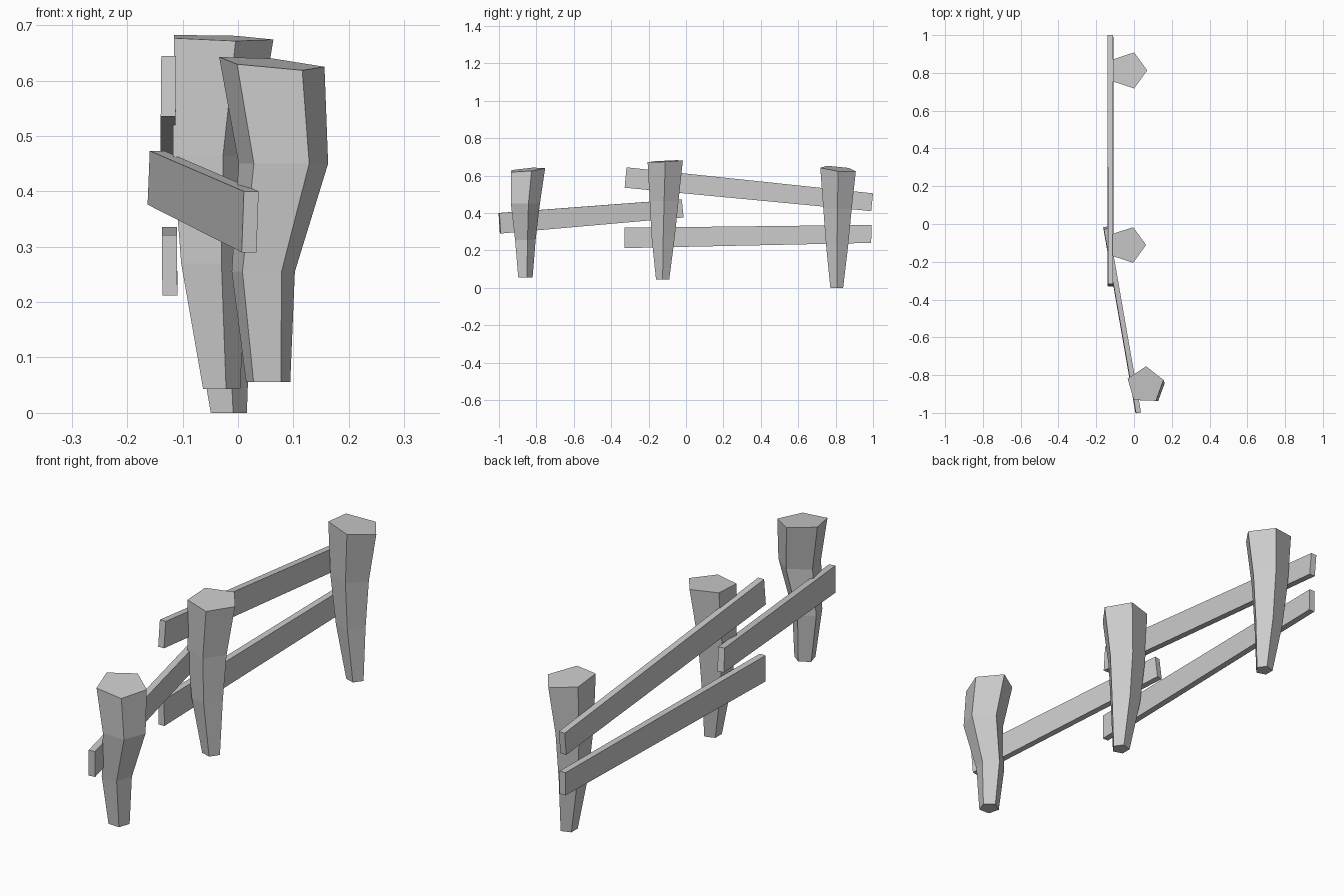
import bpy, bmesh
from math import cos, sin, radians
from mathutils import Vector

if "Cube" in bpy.data.objects:
    bpy.data.objects.remove(bpy.data.objects["Cube"])


def make_object(name, bm):
    bmesh.ops.recalc_face_normals(bm, faces=bm.faces)
    mesh = bpy.data.meshes.new(name)
    bm.to_mesh(mesh)
    bm.free()
    obj = bpy.data.objects.new(name, mesh)
    bpy.context.collection.objects.link(obj)
    return obj


def post(name, rings, turn, tilt):
    """Five-sided post lofted through (x, y, z, radius) rings; the top ring is tilted."""
    bm = bmesh.new()
    loops = []
    for i, (x, y, z, r) in enumerate(rings):
        loop = []
        for k in range(5):
            a = radians(turn + 72 * k)
            dx, dy = r * cos(a), r * sin(a)
            dz = tilt[0] * dx + tilt[1] * dy if i == len(rings) - 1 else 0
            loop.append(bm.verts.new((x + dx, y + dy, z + dz)))
        loops.append(loop)
    for low, high in zip(loops, loops[1:]):
        for k in range(5):
            n = (k + 1) % 5
            bm.faces.new((low[k], low[n], high[n], high[k]))
    bm.faces.new(loops[0][::-1])
    bm.faces.new(loops[-1])
    return make_object(name, bm)


def rail(name, near, far, thickness=0.027):
    """Plank between two ends, each given as (bottom point, top point)."""
    bm = bmesh.new()
    run = Vector(far[0]) - Vector(near[0])
    side = Vector((run.y, -run.x, 0)).normalized() * thickness / 2
    ends = []
    for bottom, top in (near, far):
        b, t = Vector(bottom), Vector(top)
        ends.append([bm.verts.new(p) for p in (b - side, b + side, t + side, t - side)])
    a, c = ends
    for k in range(4):
        n = (k + 1) % 4
        bm.faces.new((a[k], a[n], c[n], c[k]))
    bm.faces.new(a[::-1])
    bm.faces.new(c)
    return make_object(name, bm)


# Posts, bottom ring to top ring
post("front_post", [(0.054, -0.862, 0.056, 0.042), (0.045, -0.864, 0.255, 0.06),
                    (0.081, -0.866, 0.45, 0.085), (0.06, -0.853, 0.631, 0.1)],
     16, (-0.09, 0.09))
post("middle_post", [(-0.033, -0.125, 0.043, 0.037), (-0.05, -0.122, 0.27, 0.065),
                     (-0.052, -0.117, 0.465, 0.081), (-0.035, -0.111, 0.677, 0.099)],
     0, (-0.03, 0.05))
post("back_post", [(-0.02, 0.806, 0.0, 0.036), (-0.038, 0.808, 0.225, 0.062),
                   (-0.042, 0.81, 0.425, 0.08), (-0.03, 0.813, 0.636, 0.1)],
     0, (-0.13, -0.1))

# Rails
rail("upper_back_rail", ((-0.126, -0.328, 0.535), (-0.125, -0.318, 0.644)),
     ((-0.126, 0.99, 0.41), (-0.126, 1.0, 0.505)))
rail("lower_back_rail", ((-0.123, -0.33, 0.212), (-0.124, -0.33, 0.321)),
     ((-0.123, 0.99, 0.24), (-0.124, 0.992, 0.336)))
rail("front_rail", ((0.02, -0.993, 0.29), (0.024, -1.0, 0.4)),
     ((-0.15, -0.015, 0.376), (-0.146, -0.025, 0.473)))
